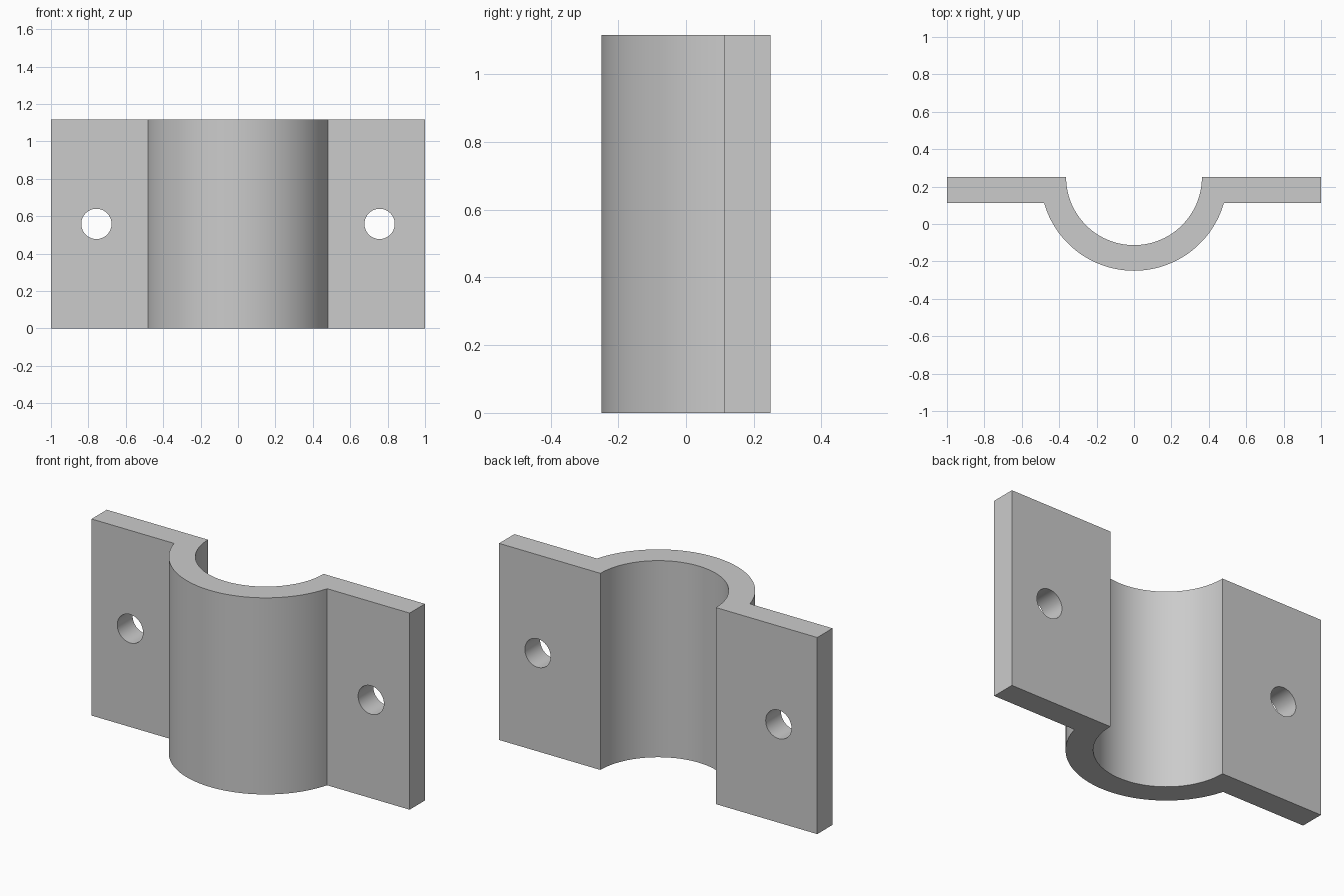
import bpy
import bmesh
from math import sin, cos, asin, pi, radians

if "Cube" in bpy.data.objects:
    bpy.data.objects.remove(bpy.data.objects["Cube"], do_unlink=True)

HEIGHT = 1.117
BACK = 0.25          # back plane, also the axis of the saddle
THICK = 0.137
OUTER = 0.5
INNER = OUTER - THICK
HOLE_X, HOLE_R = 0.757, 0.081
STEPS = 64

grey = bpy.data.materials.new("light grey")
grey.use_nodes = True
grey.diffuse_color = (0.6, 0.6, 0.6, 1)
grey.node_tree.nodes["Principled BSDF"].inputs["Base Color"].default_value = (0.6, 0.6, 0.6, 1)


def arc(radius, start, end):
    """Points of an arc about the saddle axis, from one angle to another."""
    angles = [start + (end - start) * i / STEPS for i in range(STEPS + 1)]
    return [(radius * cos(a), BACK + radius * sin(a)) for a in angles]


# Clamp cross-section: two flanges joined by a half-round saddle
dip = asin(THICK / OUTER)
profile = [(-1, BACK), (-1, BACK - THICK)]
profile += arc(OUTER, pi + dip, 2 * pi - dip)
profile += [(1, BACK - THICK), (1, BACK)]
profile += arc(INNER, 2 * pi, pi)

bm = bmesh.new()
base = bm.faces.new([bm.verts.new((x, y, 0)) for x, y in profile])
top = bmesh.ops.extrude_face_region(bm, geom=[base])["geom"]
bmesh.ops.translate(bm, vec=(0, 0, HEIGHT),
                    verts=[v for v in top if isinstance(v, bmesh.types.BMVert)])
bmesh.ops.recalc_face_normals(bm, faces=bm.faces)
mesh = bpy.data.meshes.new("pipe_clamp")
bm.to_mesh(mesh)
bm.free()
mesh.materials.append(grey)
clamp = bpy.data.objects.new("pipe_clamp", mesh)
bpy.context.collection.objects.link(clamp)

# Bolt holes through both flanges
cutters = []
for side, name in ((1, "left"), (-1, "right")):
    bpy.ops.mesh.primitive_cylinder_add(
        vertices=48, radius=HOLE_R, depth=THICK * 3,
        location=(side * HOLE_X, BACK - THICK / 2, HEIGHT / 2),
        rotation=(pi / 2, 0, 0))
    cutter = bpy.context.object
    cutter.name = name + "_hole_cutter"
    cutter.hide_render = True
    cutter.data.materials.append(grey)
    cutters.append(cutter)
    cut = clamp.modifiers.new(name + "_bolt_hole", "BOOLEAN")
    cut.operation = "DIFFERENCE"
    cut.solver = "EXACT"
    cut.object = cutter

# Apply the cuts, then drop the cutters
bpy.ops.object.select_all(action="DESELECT")
clamp.select_set(True)
bpy.context.view_layer.objects.active = clamp
for modifier in list(clamp.modifiers):
    bpy.ops.object.modifier_apply(modifier=modifier.name)
for cutter in cutters:
    bpy.data.objects.remove(cutter, do_unlink=True)

bpy.ops.object.shade_smooth_by_angle(angle=radians(30))
